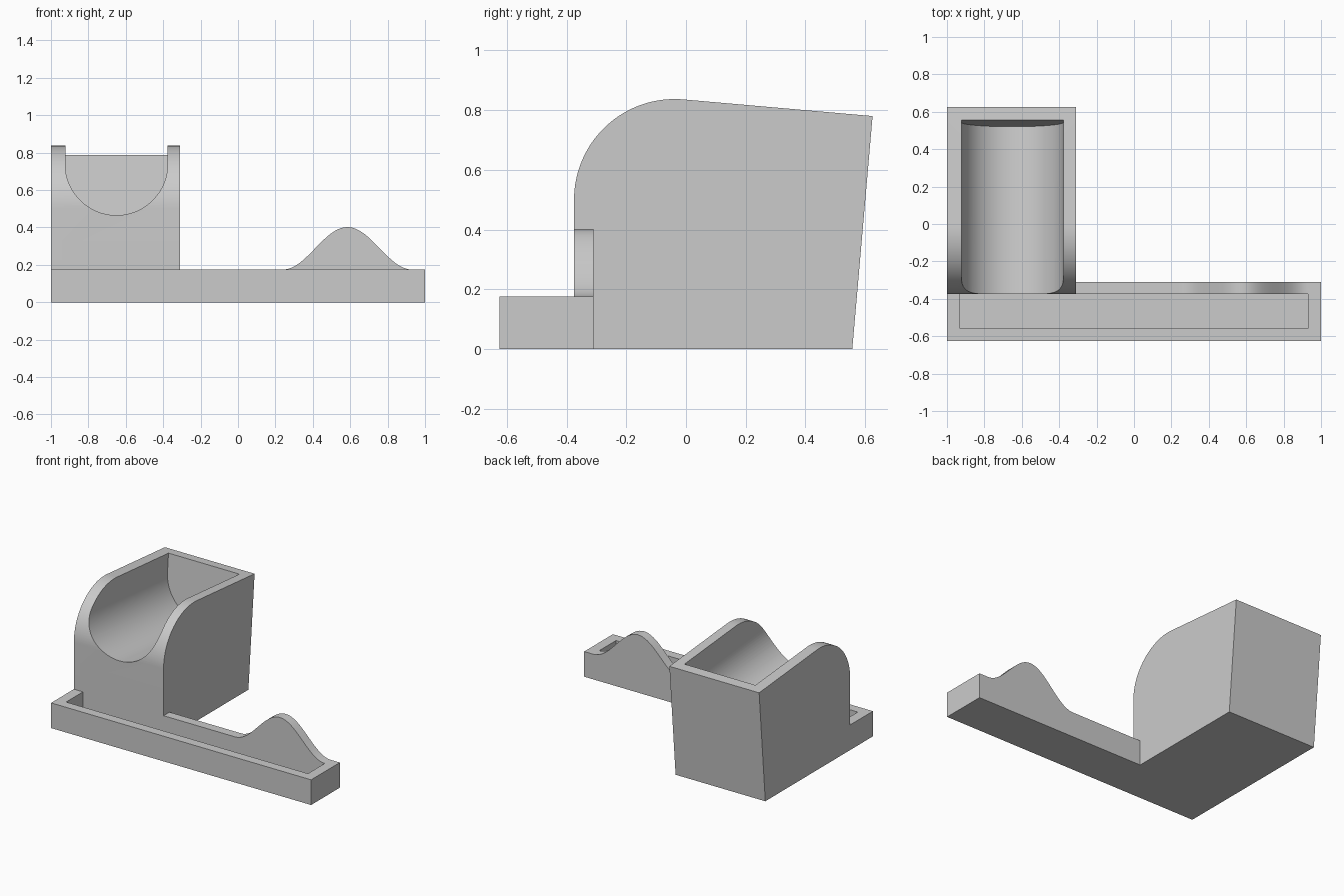
import bpy
import bmesh
from math import sin, cos, pi, radians
from mathutils import Vector

if "Cube" in bpy.data.objects:
    bpy.data.objects.remove(bpy.data.objects["Cube"], do_unlink=True)

grey = bpy.data.materials.new("plain grey")
grey.use_nodes = True
colour = (0.6, 0.6, 0.6, 1)
grey.diffuse_color = colour
grey.node_tree.nodes["Principled BSDF"].inputs["Base Color"].default_value = colour


def prism(name, points, sweep):
    """Extrude a closed outline along a vector."""
    bm = bmesh.new()
    face = bm.faces.new([bm.verts.new(p) for p in points])
    out = bmesh.ops.extrude_face_region(bm, geom=[face], use_keep_orig=True)
    moved = [v for v in out["geom"] if isinstance(v, bmesh.types.BMVert)]
    bmesh.ops.translate(bm, verts=moved, vec=sweep)
    bmesh.ops.recalc_face_normals(bm, faces=bm.faces)
    mesh = bpy.data.meshes.new(name)
    bm.to_mesh(mesh)
    bm.free()
    mesh.materials.append(grey)
    obj = bpy.data.objects.new(name, mesh)
    bpy.context.collection.objects.link(obj)
    return obj


def block(name, x0, x1, y0, y1, z0, z1):
    outline = [(x0, y0, z0), (x1, y0, z0), (x1, y1, z0), (x0, y1, z0)]
    return prism(name, outline, (0, 0, z1 - z0))


def combine(target, other, operation):
    mod = target.modifiers.new(operation, "BOOLEAN")
    mod.operation = operation
    mod.solver = "EXACT"
    mod.object = other
    bpy.context.view_layer.objects.active = target
    bpy.ops.object.modifier_apply(modifier=mod.name)
    bpy.data.objects.remove(other, do_unlink=True)


FRONT, BACK = -0.375, -0.31
RIM = 0.175
TILT = radians(5)

# Long pen tray
stand = block("desk_stand", -1, 1, -0.625, BACK, 0, RIM)

# Holder block with rounded front shoulder and leaning back
r = 0.337
side = [(FRONT, 0)]
for i in range(33):
    a = pi - i / 32 * (pi / 2 + TILT)
    side.append((FRONT + r + r * cos(a), 0.5 + r * sin(a)))
side += [(0.625, 0.78), (0.557, 0)]
holder = prism("holder", [(-1, y, z) for y, z in side], (0.69, 0, 0))
combine(stand, holder, "UNION")

# Bell-shaped rest on the rear rim of the tray
mid, half, steps = 0.585, 0.345, 40
bell = [(mid - half, 0.1), (mid + half, 0.1)]
for i in range(steps + 1):
    t = 1 - 2 * i / steps
    bell.append((mid + half * t, RIM + 0.1135 * (1 + cos(pi * t))))
rest = prism("rest", [(x, FRONT, z) for x, z in bell], (0, BACK - FRONT, 0))
combine(stand, rest, "UNION")

# Tray recess
recess = block("recess", -0.93, 0.93, -0.56, FRONT, 0.06, 0.3)
combine(stand, recess, "DIFFERENCE")

# Tilted round-bottomed cradle in the holder
radius = 0.273
base = Vector((-0.655 + 0.005, 0.52, 0.387))
up = Vector((0, sin(TILT), cos(TILT)))
forward = Vector((0, -cos(TILT), sin(TILT)))
section = [(-radius, 0.8), (radius, 0.8)]
for i in range(49):
    a = -pi * i / 48
    section.append((radius * cos(a), radius + radius * sin(a)))
outline = [base + Vector((x, 0, 0)) + up * h for x, h in section]
cradle = prism("cradle", outline, forward * 1.3)
combine(stand, cradle, "DIFFERENCE")

# Smooth curved surfaces, keep crisp edges
for obj in bpy.context.selected_objects:
    obj.select_set(False)
stand.select_set(True)
bpy.context.view_layer.objects.active = stand
bpy.ops.object.shade_smooth_by_angle(angle=radians(30))
